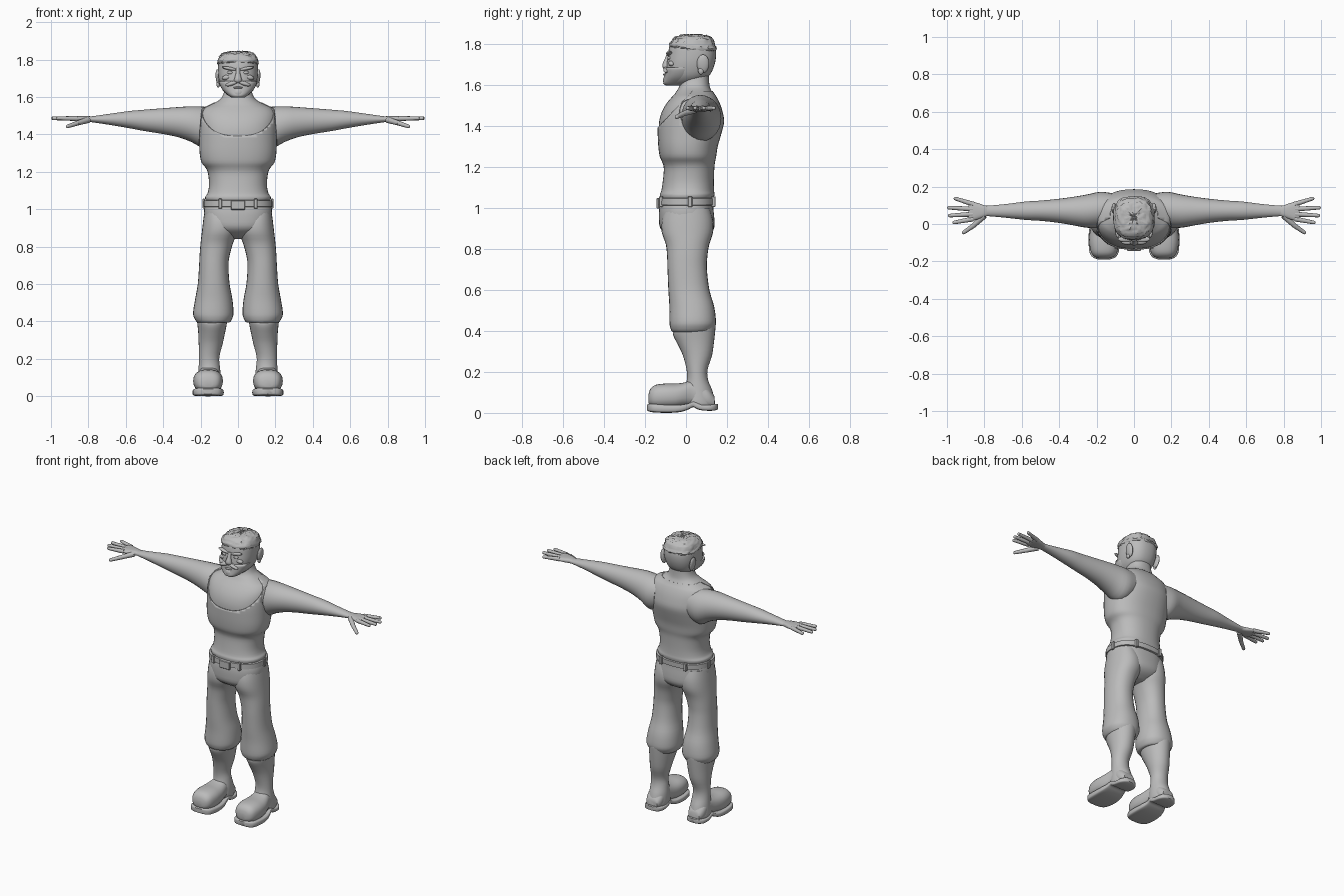
import bpy, bmesh, math, random
from mathutils import Vector, Matrix

random.seed(4)
GREY = bpy.data.materials.new("plain grey")
GREY.diffuse_color = (0.5, 0.5, 0.5, 1)


def finish(name, bm, mirror=False, thick=0, angle=45):
    """Turn a bmesh into a smooth-shaded object, optionally mirrored over x."""
    bmesh.ops.recalc_face_normals(bm, faces=bm.faces)
    for f in bm.faces:
        f.smooth = True
    for e in bm.edges:
        if len(e.link_faces) == 2 and e.calc_face_angle(0) > math.radians(angle):
            e.smooth = False
    me = bpy.data.meshes.new(name)
    bm.to_mesh(me)
    bm.free()
    me.materials.append(GREY)
    ob = bpy.data.objects.new(name, me)
    bpy.context.collection.objects.link(ob)
    if thick:
        m = ob.modifiers.new("thickness", 'SOLIDIFY')
        m.thickness, m.offset = thick, -1
    if mirror:
        ob.modifiers.new("mirror", 'MIRROR').use_clip = False
    return ob


def loft(rings, axis='z', power=2.0, n=28, sub=3, grow=0.0, caps=True):
    """Rings are (position, a0, a1, b0, b1): extents on the other two axes."""
    rows = []
    for i in range(len(rings) - 1):
        p = [rings[max(0, min(len(rings) - 1, i + k))] for k in (-1, 0, 1, 2)]
        for s in range(sub):
            t = s / sub
            rows.append([0.5 * (2 * b + (c - a) * t + (2 * a - 5 * b + 4 * c - d) * t * t
                                + (3 * b - a - 3 * c + d) * t ** 3) for a, b, c, d in zip(*p)])
    rows.append(rings[-1])
    bm = bmesh.new()
    loops = []
    for t, a0, a1, b0, b1 in rows:
        loop = []
        for k in range(n):
            w = 2 * math.pi * k / n
            c, s = math.cos(w), math.sin(w)
            a = (a0 + a1) / 2 + ((a1 - a0) / 2 + grow) * math.copysign(abs(c) ** (2 / power), c)
            b = (b0 + b1) / 2 + ((b1 - b0) / 2 + grow) * math.copysign(abs(s) ** (2 / power), s)
            loop.append(bm.verts.new({'z': (a, b, t), 'x': (t, a, b), 'y': (a, t, b)}[axis]))
        loops.append(loop)
    for p, q in zip(loops, loops[1:]):
        for k in range(n):
            bm.faces.new((p[k], p[(k + 1) % n], q[(k + 1) % n], q[k]))
    if caps:
        bm.faces.new(loops[0])
        bm.faces.new(loops[-1])
    return bm


def sym(*rows):
    """Short form for rings symmetric in x: (z, half width, y0, y1)."""
    return [(z, -w, w, a, b) for z, w, a, b in rows]


def cut(bm, co, no):
    bmesh.ops.bisect_plane(bm, geom=bm.verts[:] + bm.edges[:] + bm.faces[:],
                           plane_co=co, plane_no=no, clear_outer=True)


def blob(name, loc, scale, rot=0.0, mirror=False):
    bm = bmesh.new()
    m = Matrix.Translation(loc) @ Matrix.Rotation(rot, 4, 'Y') @ Matrix.Diagonal((*scale, 1))
    bmesh.ops.create_uvsphere(bm, u_segments=16, v_segments=10, radius=1, matrix=m)
    return finish(name, bm, mirror)


def box(name, loc, size, mirror=False):
    bm = bmesh.new()
    bmesh.ops.create_cube(bm, size=1, matrix=Matrix.Translation(loc) @ Matrix.Diagonal((*size, 1)))
    bmesh.ops.bevel(bm, geom=bm.edges[:], offset=0.003, segments=1, affect='EDGES')
    return finish(name, bm, mirror, angle=30)


def finger(name, a, b, r1, r2):
    a, b = Vector(a), Vector(b)
    d = b - a
    bm = bmesh.new()
    m = Matrix.Translation((a + b) / 2) @ d.to_track_quat('Z', 'Y').to_matrix().to_4x4()
    bmesh.ops.create_cone(bm, cap_ends=True, segments=12, radius1=r1, radius2=r2, depth=d.length, matrix=m)
    bmesh.ops.create_uvsphere(bm, u_segments=12, v_segments=8, radius=r2, matrix=Matrix.Translation(b))
    finish(name, bm, True)


# Upper body, skin under a sleeveless shirt
upper = sym((1.30, .205, -.135, .155), (1.36, .208, -.138, .172), (1.42, .21, -.137, .186),
            (1.47, .212, -.123, .178), (1.51, .208, -.10, .165), (1.54, .188, -.075, .15),
            (1.557, .155, -.06, .138), (1.575, .12, -.048, .128), (1.595, .095, -.037, .121),
            (1.63, .08, -.03, .118), (1.68, .075, -.03, .118))
lower = sym((1.045, .172, -.125, .135), (1.065, .176, -.127, .139), (1.085, .163, -.12, .137),
            (1.13, .155, -.113, .136), (1.19, .16, -.108, .138), (1.22, .172, -.115, .141),
            (1.25, .195, -.128, .147))
finish("chest_and_neck", loft(upper, power=2.3, n=40, grow=-.006))
shirt = loft(lower + upper, power=2.3, n=40, caps=False)
cut(shirt, (0, -.13, 1.40), (0, -1.05, 1))      # scooped neckline
cut(shirt, (0, 0, 1.57), (0, 0, 1))
for s in (-1, 1):
    cut(shirt, (s * .207, 0, 1.4), (s, 0, 0.1))  # armholes
finish("shirt", shirt, thick=.006)

# Arms and hands
finish("arm", loft([(.12, 0, .165, 1.35, 1.54), (.18, -.02, .172, 1.325, 1.548),
                    (.25, -.02, .158, 1.36, 1.55), (.32, -.008, .146, 1.385, 1.546),
                    (.40, .006, .135, 1.402, 1.54), (.50, .017, .125, 1.418, 1.532),
                    (.58, .022, .12, 1.433, 1.525), (.68, .033, .107, 1.45, 1.511),
                    (.78, .042, .098, 1.465, 1.497), (.80, .042, .098, 1.466, 1.496)], 'x'), True)
finish("palm", loft([(.775, .045, .095, 1.468, 1.494), (.80, .038, .10, 1.466, 1.498),
                     (.835, .025, .112, 1.468, 1.498), (.87, .016, .12, 1.473, 1.497),
                     (.885, .022, .115, 1.478, 1.494)], 'x', 2.6, 20), True)
for i, (y0, x1, y1) in enumerate([(.027, .962, .008), (.053, .985, .045), (.08, .989, .087), (.106, .955, .136)]):
    finger("finger_%d" % (i + 1), (.86, y0, 1.485), (x1, y1, 1.486), .0135, .0095)
finger("thumb_base", (.80, .045, 1.478), (.86, -.01, 1.46), .017, .013)
finger("thumb_tip", (.86, -.01, 1.46), (.91, -.045, 1.443), .013, .01)

# Trousers
finish("trouser_seat", loft(sym((1.045, .17, -.12, .132), (1.0, .181, -.13, .133), (.95, .18, -.132, .138),
                                (.90, .165, -.125, .137), (.865, .12, -.085, .11), (.84, .05, -.03, .06)),
                            power=2.4, n=36))
finish("trouser_leg", loft([(1.0, .03, .178, -.10, .115), (.94, .004, .186, -.118, .132), (.88, .003, .193, -.118, .132),
                            (.82, .026, .20, -.098, .113), (.76, .043, .205, -.092, .104), (.70, .051, .208, -.09, .102),
                            (.60, .045, .215, -.086, .114), (.52, .03, .229, -.081, .137), (.45, .024, .24, -.081, .146),
                            (.42, .029, .235, -.078, .14), (.395, .045, .217, -.066, .122), (.40, .07, .195, -.04, .10)],
                           power=2.2), True)

# Belt with buckle and loops
finish("belt", loft(sym((1.012, .178, -.13, .138), (1.014, .184, -.136, .144), (1.046, .183, -.135, .145),
                        (1.048, .175, -.128, .138)), power=2.4, n=40, sub=1))
box("buckle", (0, -.137, 1.022), (.075, .014, .05))
box("side_belt_loop", (.183, .02, 1.03), (.012, .022, .052), True)
box("front_belt_loop", (.095, -.122, 1.03), (.02, .02, .052), True)
box("back_belt_loop", (.09, .134, 1.03), (.02, .02, .052), True)

# Boots: shaft with a top that rises to the back, rounded foot, flared sole
shaft = loft([(.385, .08, .195, -.03, .12), (.41, .058, .218, -.06, .142), (.395, .057, .219, -.062, .145),
              (.34, .068, .213, -.04, .138), (.28, .082, .21, -.015, .127), (.21, .10, .209, .003, .105),
              (.16, .097, .21, .004, .108), (.11, .092, .213, -.01, .128), (.05, .092, .216, -.02, .142),
              (.03, .10, .21, -.01, .14)])
for v in shaft.verts:
    if v.co.z > .28:
        v.co.z += (v.co.y - .01) * .24 * min(1, (v.co.z - .28) / .1)
finish("boot_shaft", shaft, True)
finish("boot_foot", loft([(-.184, .135, .185, .05, .085), (-.175, .108, .212, .035, .115), (-.15, .09, .23, .022, .136),
                          (-.10, .081, .239, .02, .143), (-.05, .083, .237, .022, .143), (-.01, .09, .228, .03, .148),
                          (.03, .098, .215, .03, .16), (.07, .098, .212, .025, .15), (.11, .10, .21, .02, .12),
                          (.14, .115, .195, .025, .08)], 'y', 2.4), True)
finish("boot_sole", loft([(-.19, .13, .19, .012, .04), (-.178, .10, .22, .006, .044), (-.15, .082, .238, .002, .044),
                          (-.09, .076, .243, .0, .04), (-.03, .08, .24, .004, .04), (.01, .09, .23, .016, .046),
                          (.035, .092, .222, .028, .056), (.055, .09, .222, .018, .05), (.08, .09, .222, .012, .04),
                          (.12, .094, .218, .01, .04), (.145, .11, .20, .013, .044), (.157, .135, .175, .018, .044)],
                         'y', 5), True)

# Head
finish("head", loft(sym((1.603, .045, -.09, .03), (1.62, .068, -.097, .08), (1.65, .09, -.097, .118),
                        (1.70, .104, -.094, .14), (1.75, .107, -.087, .147), (1.79, .104, -.08, .14),
                        (1.82, .09, -.06, .122), (1.835, .06, -.02, .09)), power=2.4, n=36))

# Short curly hair: a cap with a rough surface
hair = loft(sym((1.775, .104, -.07, .142), (1.785, .109, -.08, .148), (1.80, .107, -.079, .143),
                (1.82, .096, -.066, .131), (1.834, .078, -.048, .115), (1.842, .05, -.02, .09),
                (1.843, .02, .01, .06), (1.843, .004, .03, .04)), power=2.6, n=44)
for v in hair.verts:
    v.co += (v.co - Vector((0, .035, 1.74))).normalized() * random.uniform(-.005, .005)
    if v.co.z < 1.81 and v.co.y > 0:
        v.co.z -= .01
finish("hair", hair, angle=60)

# Beard, moustache and face
finish("beard", loft(sym((1.597, .035, -.10, .0), (1.607, .05, -.111, .015), (1.63, .076, -.107, .03),
                         (1.655, .093, -.103, .036), (1.68, .102, -.101, .038), (1.685, .096, -.09, .03)),
                     power=2.5, n=32))
blob("goatee", (0, -.092, 1.622), (.03, .02, .026))
blob("moustache", (.033, -.097, 1.672), (.036, .014, .011), .3, True)
blob("lower_lip", (0, -.102, 1.65), (.025, .01, .006))
finish("nose", loft(sym((1.675, .012, -.106, -.08), (1.685, .021, -.114, -.08), (1.70, .019, -.115, -.08),
                        (1.725, .012, -.104, -.08), (1.755, .012, -.092, -.07)), n=16))
blob("eye", (.042, -.08, 1.73), (.017, .011, .009), -.1, True)
blob("eyebrow", (.045, -.081, 1.752), (.042, .016, .009), -.2, True)
blob("cheekbone", (.058, -.07, 1.705), (.028, .016, .014), .2, True)
blob("ear", (.106, .083, 1.702), (.013, .03, .046), .12, True)
blob("ear_lobe", (.106, .073, 1.668), (.009, .014, .018), 0, True)
